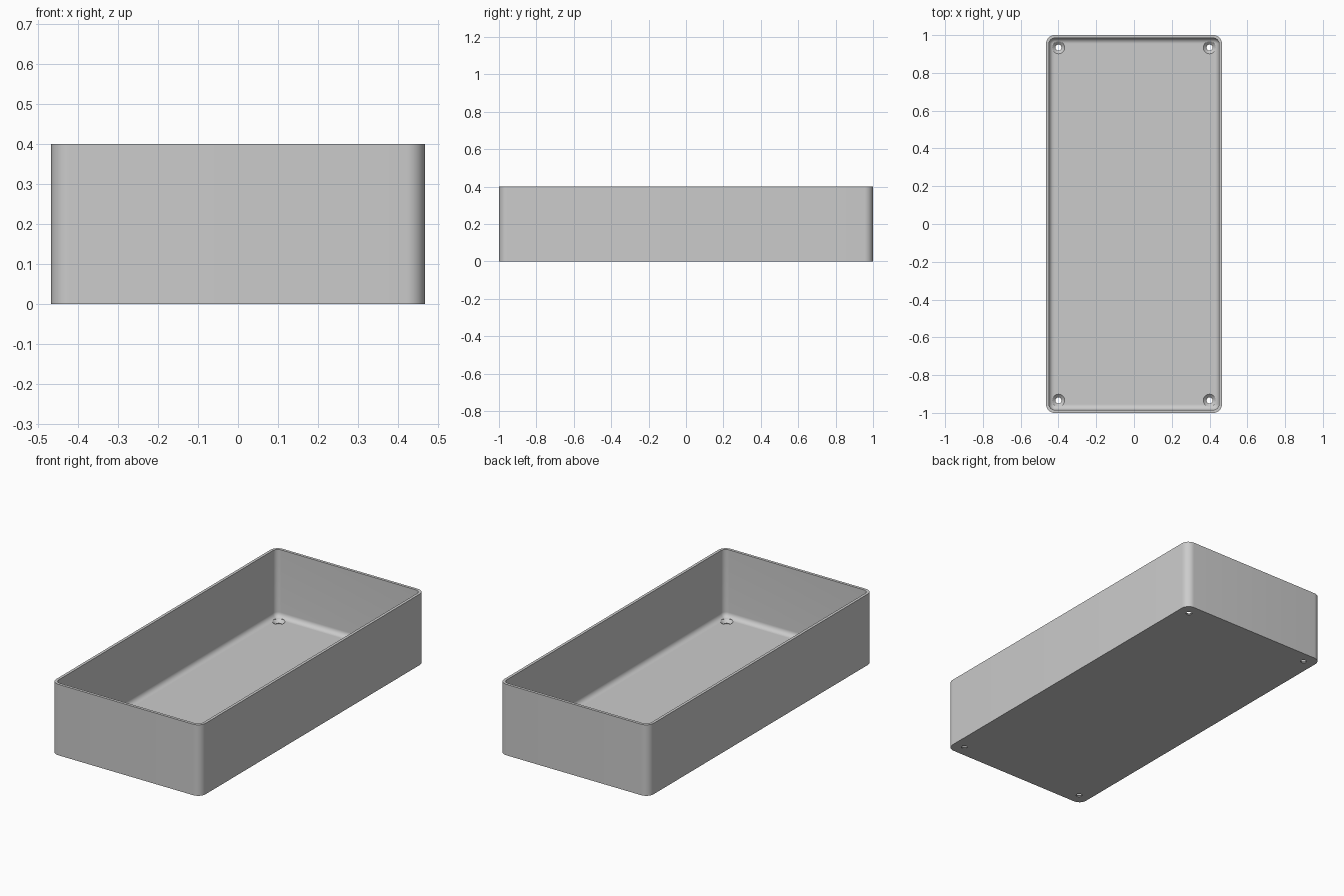
import bpy, bmesh
from math import sin, cos, pi

cube = bpy.data.objects.get("Cube")
if cube:
    bpy.data.objects.remove(cube)

HALF_X, HALF_Y, HEIGHT = 0.466, 1.0, 0.4
CORNER, WALL, FLOOR, FILLET = 0.046, 0.016, 0.02, 0.028
STEPS = 10

grey = bpy.data.materials.new("plain grey")
grey.use_nodes = True
colour = (0.6, 0.6, 0.6, 1)
grey.diffuse_color = colour
grey.node_tree.nodes["Principled BSDF"].inputs["Base Color"].default_value = colour


def rounded_rect(inset):
    """Outline of the tray, offset inward by inset."""
    r = CORNER - inset
    cx, cy = HALF_X - CORNER, HALF_Y - CORNER
    points = []
    for q, (sx, sy) in enumerate([(1, 1), (-1, 1), (-1, -1), (1, -1)]):
        for i in range(STEPS + 1):
            a = (q + i / STEPS) * pi / 2
            points.append((sx * cx + r * cos(a), sy * cy + r * sin(a)))
    return points


def circle(r, x, y, sides=32):
    return [(x + r * cos(2 * pi * i / sides), y + r * sin(2 * pi * i / sides))
            for i in range(sides)]


def skin(name, sections):
    """Closed solid skinned through (outline, z) sections and capped."""
    bm = bmesh.new()
    rings = [[bm.verts.new((x, y, z)) for x, y in outline] for outline, z in sections]
    for a, b in zip(rings, rings[1:]):
        for i in range(len(a)):
            j = (i + 1) % len(a)
            bm.faces.new((a[i], a[j], b[j], b[i]))
    bm.faces.new(rings[0][::-1])
    bm.faces.new(rings[-1])
    bmesh.ops.recalc_face_normals(bm, faces=bm.faces)
    mesh = bpy.data.meshes.new(name)
    bm.to_mesh(mesh)
    bm.free()
    mesh.materials.append(grey)
    obj = bpy.data.objects.new(name, mesh)
    bpy.context.collection.objects.link(obj)
    return obj


# Tray: outer wall, rim, inner wall, then a fillet down to the floor
sections = [(rounded_rect(0), 0), (rounded_rect(0), HEIGHT), (rounded_rect(WALL), HEIGHT)]
for i in range(STEPS + 1):
    a = i / STEPS * pi / 2
    sections.append((rounded_rect(WALL + FILLET * (1 - cos(a))),
                     FLOOR + FILLET * (1 - sin(a))))
tray = skin("tray", sections)

# Countersunk screw holes in the four corners
cutters = []
for x in (-0.4, 0.4):
    for y in (-0.934, 0.934):
        small, large = circle(0.016, x, y), circle(0.033, x, y)
        cutter = skin("screw_hole_cutter",
                      [(small, -0.05), (small, 0.004), (large, FLOOR), (large, 0.08)])
        cutter.hide_render = True
        cutters.append(cutter)
        mod = tray.modifiers.new("screw_hole", "BOOLEAN")
        mod.operation = "DIFFERENCE"
        mod.solver = "EXACT"
        mod.object = cutter

bpy.ops.object.select_all(action="DESELECT")
tray.select_set(True)
bpy.context.view_layer.objects.active = tray
for mod in list(tray.modifiers):
    bpy.ops.object.modifier_apply(modifier=mod.name)
for cutter in cutters:
    bpy.data.objects.remove(cutter)
bpy.ops.object.shade_smooth_by_angle(angle=pi / 6)
